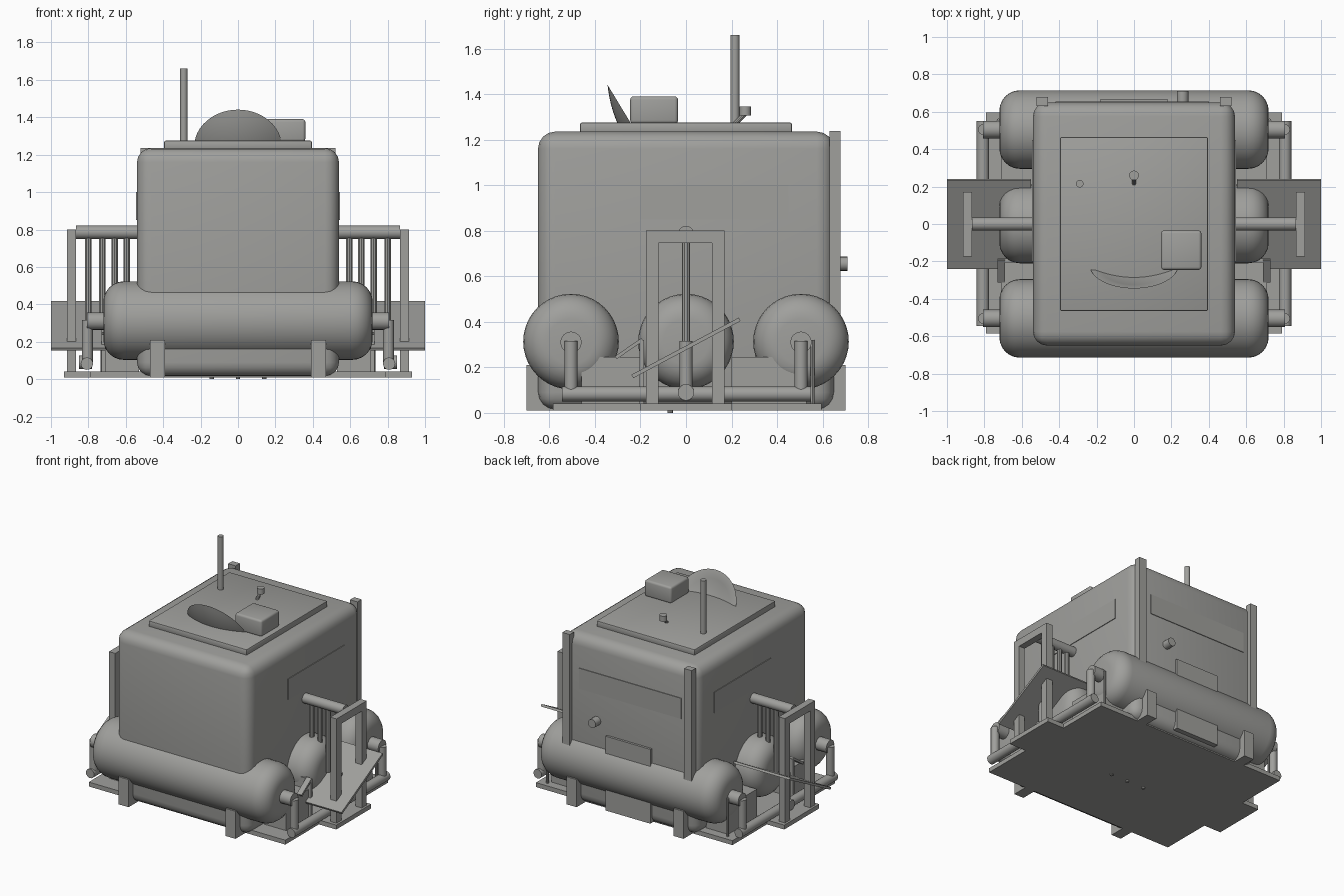
import bpy, bmesh, math
from mathutils import Vector, Matrix

if "Cube" in bpy.data.objects:
    bpy.data.objects.remove(bpy.data.objects["Cube"])

grey = bpy.data.materials.new("warm grey")
grey.diffuse_color = (0.35, 0.35, 0.335, 1)
grey.use_nodes = True
grey.node_tree.nodes["Principled BSDF"].inputs["Base Color"].default_value = grey.diffuse_color


def finish(bm, name, smooth=False):
    bmesh.ops.recalc_face_normals(bm, faces=bm.faces)
    me = bpy.data.meshes.new(name)
    bm.to_mesh(me)
    bm.free()
    ob = bpy.data.objects.new(name, me)
    bpy.context.collection.objects.link(ob)
    me.materials.append(grey)
    if smooth:
        bpy.ops.object.select_all(action='DESELECT')
        ob.select_set(True)
        bpy.context.view_layer.objects.active = ob
        bpy.ops.object.shade_smooth_by_angle(angle=math.radians(35))
    return ob


def box(name, x0, x1, y0, y1, z0, z1, bevel=0, seg=2, tilt=0):
    size = (abs(x1 - x0), y1 - y0, z1 - z0)
    mid = Vector(((x0 + x1) / 2, (y0 + y1) / 2, (z0 + z1) / 2))
    bm = bmesh.new()
    bmesh.ops.create_cube(bm, size=1)
    bmesh.ops.scale(bm, vec=size, verts=bm.verts)
    if bevel:
        bmesh.ops.bevel(bm, geom=bm.edges[:], offset=bevel, segments=seg,
                        profile=0.5, affect='EDGES')
    bm.transform(Matrix.Translation(mid) @ Matrix.Rotation(tilt, 4, 'X'))
    return finish(bm, name, bevel > 0)


def rod(name, a, b, r, sides=16):
    a, b = Vector(a), Vector(b)
    bm = bmesh.new()
    bmesh.ops.create_cone(bm, cap_ends=True, segments=sides, radius1=r,
                          radius2=r, depth=(b - a).length)
    rot = (b - a).to_track_quat('Z', 'Y').to_matrix().to_4x4()
    bm.transform(Matrix.Translation((a + b) / 2) @ rot)
    return finish(bm, name, True)


def lathe(name, profile, matrix, steps=40):
    """Spin (radius, height) points round local z."""
    bm = bmesh.new()
    vs = [bm.verts.new((r, 0, h)) for r, h in profile]
    es = [bm.edges.new(p) for p in zip(vs, vs[1:])]
    bmesh.ops.spin(bm, geom=vs + es, cent=(0, 0, 0), axis=(0, 0, 1),
                   angle=math.tau, steps=steps, use_duplicate=False)
    bmesh.ops.remove_doubles(bm, verts=bm.verts, dist=1e-5)
    bm.transform(matrix)
    return finish(bm, name, True)


# Cabin and roof hatch
box("cabin", -.54, .54, -.65, .65, .015, 1.235, .075, 4)
box("roof_plate", -.395, .395, -.465, .465, 1.225, 1.275, .008)

# Base plate with side tabs, and small bolts beneath
box("base_plate", -.79, .79, -.585, .595, .01, .042)
for s in (-1, 1):
    box("base_tab", s * .78, s * .93, -.2, .2, .01, .042)
for x in (-.14, 0, .14):
    rod("base_bolt", (x, -.07, 0), (x, -.07, .02), .012, 8)

# Three domed tanks lying across the cabin
half = [(0, .72), (.10, .72)]
half += [(.10 + .11 * math.sin(t), .61 + .11 * math.cos(t))
         for t in (math.pi / 12 * i for i in range(1, 7))]
profile = half + [(r, -h) for r, h in reversed(half)]
for name, y in (("front_tank", -.505), ("middle_tank", 0), ("rear_tank", .505)):
    lathe(name, profile, Matrix.Translation((0, y, .313))
          @ Matrix.Rotation(math.pi / 2, 4, 'Y'))

# Tank saddles, front and rear
for s in (-1, 1):
    box("front_saddle", s * .39, s * .47, -.70, -.58, .01, .21)
    box("rear_saddle", s * .39, s * .47, .58, .70, .01, .21)

# Rear wall: corner posts, door plate, vent pipe, thin panel
for s in (-1, 1):
    box("rear_post", s * .46, s * .52, .63, .678, .42, 1.237)
box("rear_door", -.18, .18, .63, .667, .03, .57)
rod("rear_vent", (.26, .63, .655), (.26, .71, .655), .031)
box("rear_panel", -.42, .40, .64, .655, .85, 1.0)

for s in (-1, 1):
    # Thin side panel
    box("side_panel", s * .53, s * .545, -.2, .45, .85, 1.0)
    # Equipment boxes and divider beside the cabin
    box("front_side_box", s * .53, s * .71, -.46, -.2, .04, .245)
    box("rear_side_box", s * .53, s * .71, .2, .53, .04, .245)
    box("side_divider", s * .54, s * .73, -.205, -.185, .04, .32)
    box("divider_brace", s * .69, s * .73, -.32, -.18, .275, .29, tilt=.6)
    rod("marker_rod", (s * .725, .555, .04), (s * .725, .555, .32), .009, 8)

    # Side manifold pipe with risers and tank end caps
    rod("side_pipe", (s * .808, -.545, .083), (s * .808, .55, .083), .033)
    for y in (-.505, 0, .505):
        rod("pipe_riser", (s * .805, y, .083), (s * .805, y, .315), .029)
    for y in (-.505, .505):
        rod("tank_cap", (s * .70, y, .31), (s * .806, y, .31), .047)
    rod("pipe_stub", (s * .78, 0, .09), (s * .85, 0, .09), .036)

    # Portal frame, handrail pipe and hanging bars
    for y in (-.1475, .1425):
        box("frame_post", s * .865, s * .915, y - .0275, y + .0275, .03, .8)
    box("frame_top", s * .865, s * .915, -.175, .17, .745, .8)
    rod("rail_pipe", (s * .5, 0, .785), (s * .865, 0, .785), .036)
    for x in (.595, .66, .725, .80):
        rod("hanging_bar", (s * x, 0, .30), (s * x, 0, .77), .018, 10)

    # Sloping side ramp
    box("side_ramp", s * .55, s * 1.0, -.267, .267, .277, .294,
        tilt=math.atan2(.25, .47))

# Roof equipment
rod("antenna", (-.29, .215, 1.26), (-.29, .215, 1.66), .02)
rod("nozzle_stem", (0, .215, 1.27), (0, .26, 1.315), .011, 10)
rod("nozzle_head", (0, .26, 1.305), (0, .26, 1.345), .026)
box("roof_box", .145, .36, -.245, -.035, 1.27, 1.39, .015, 3)

# Tilted dish sunk into the roof, concave towards the back
R, depth = .235, .055
pts = [R * i / 8 for i in range(9)]
dish = [(r, -depth * (1 - (r / R) ** 2)) for r in pts]
dish += [(r, -.005 - depth * .85 * (1 - (r / R) ** 2) + .013 * (r < R))
         for r in reversed(pts)][1:]
ob = lathe("dish", dish, Matrix.Translation((0, -.223, 1.24))
           @ Matrix.Rotation(math.radians(-58.8), 4, 'X'), 48)
bm = bmesh.new()
bm.from_mesh(ob.data)
bmesh.ops.bisect_plane(bm, geom=bm.verts[:] + bm.edges[:] + bm.faces[:],
                       plane_co=(0, 0, 1.25), plane_no=(0, 0, -1),
                       clear_outer=True)
bm.to_mesh(ob.data)
bm.free()
